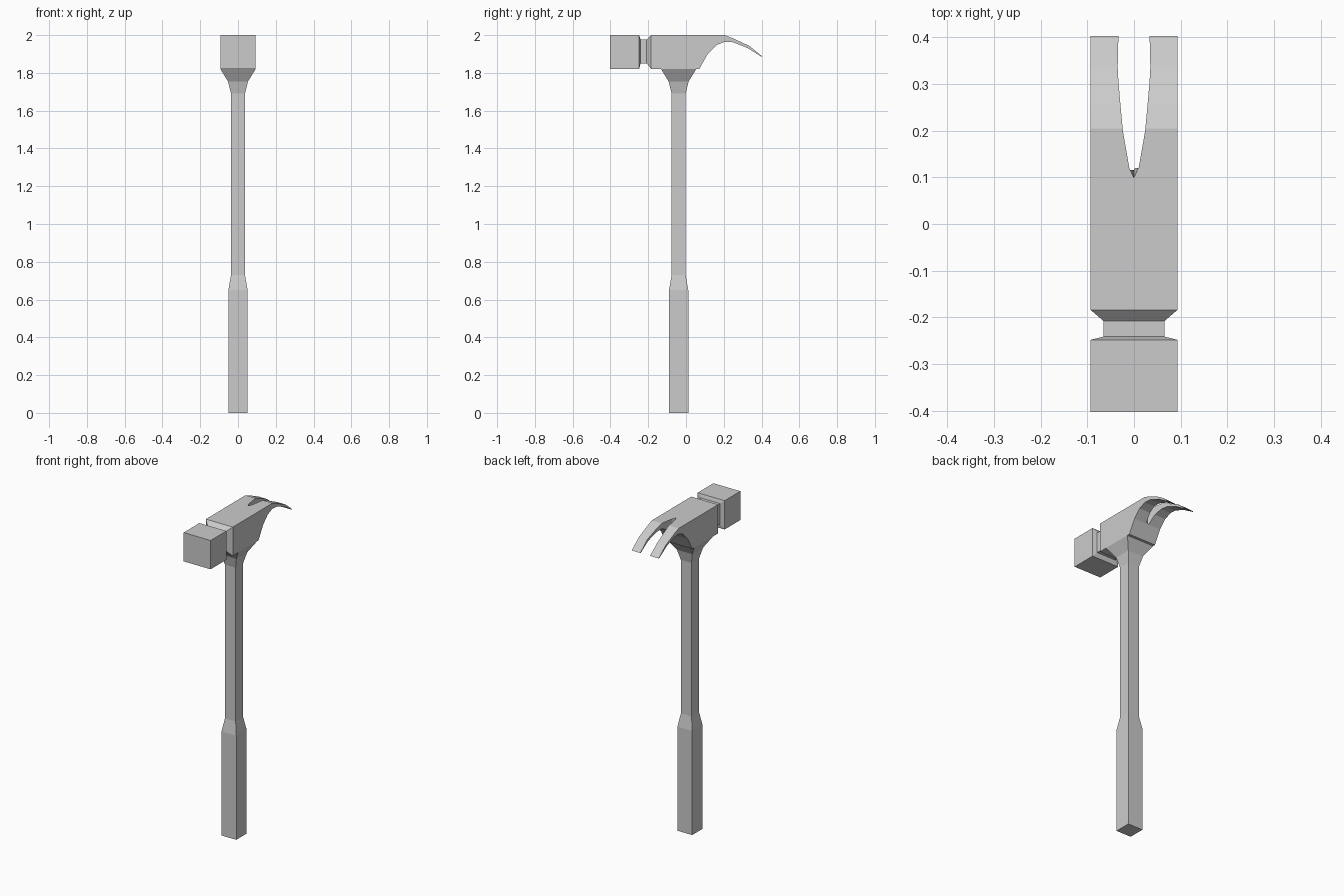
import bpy, bmesh

if "Cube" in bpy.data.objects:
    bpy.data.objects.remove(bpy.data.objects["Cube"])


def loft(name, rings, cap_start=True, cap_end=True):
    """Skin a list of equal-length point rings into one flat-shaded mesh."""
    bm = bmesh.new()
    loops = [[bm.verts.new(p) for p in ring] for ring in rings]
    for a, b in zip(loops, loops[1:]):
        for i in range(len(a)):
            j = (i + 1) % len(a)
            bm.faces.new((a[i], a[j], b[j], b[i]))
    if cap_start:
        bm.faces.new(loops[0][::-1])
    if cap_end:
        bm.faces.new(loops[-1])
    bmesh.ops.recalc_face_normals(bm, faces=bm.faces)
    mesh = bpy.data.meshes.new(name)
    bm.to_mesh(mesh)
    bm.free()
    obj = bpy.data.objects.new(name, mesh)
    bpy.context.collection.objects.link(obj)
    return obj


# Handle: square sections (height, half width) flaring into the head
handle_profile = [(0, .051), (.65, .051), (.73, .037), (1.69, .037),
                  (1.755, .053), (1.82, .093)]
cy = -.039
loft("handle", [[(-h, cy - h, z), (h, cy - h, z), (h, cy + h, z), (-h, cy + h, z)]
                for z, h in handle_profile])

# Head: sections (half width, top y, top z, bottom y, bottom z), face to claw tip
head_profile = [
    (.093, -.403, 2.0, -.403, 1.82), (.093, -.248, 2.0, -.248, 1.82),
    (.065, -.241, 1.977, -.241, 1.85), (.065, -.208, 1.977, -.208, 1.85),
    (.093, -.184, 2.0, -.184, 1.82), (.093, .07, 2.0, .07, 1.82),
    (.093, .12, 2.0, .115, 1.9), (.093, .165, 2.0, .16, 1.946),
    (.093, .205, 2.0, .205, 1.965), (.093, .255, 1.98, .25, 1.962),
    (.093, .335, 1.943, .325, 1.932), (.093, .403, 1.888, .399, 1.886)]
head = loft("head", [[(-w, yt, zt), (w, yt, zt), (w, yb, zb), (-w, yb, zb)]
                     for w, yt, zt, yb, zb in head_profile])

# Claw slot: tapered notch with a sloping inner end
slot_half = [(.01, .12), (.024, .2), (.033, .3), (.035, .335), (.033, .42)]
slot_rings = []
for z, tip in ((1.875, .1199), (2.01, .098)):
    slot_rings.append([(0, tip, z)] + [(x, y, z) for x, y in slot_half]
                      + [(-x, y, z) for x, y in reversed(slot_half)])
cutter = loft("slot_cutter", slot_rings)
cutter.hide_render = True
cutter.hide_set(True)

cut = head.modifiers.new("claw_slot", 'BOOLEAN')
cut.operation = 'DIFFERENCE'
cut.solver = 'EXACT'
cut.object = cutter
